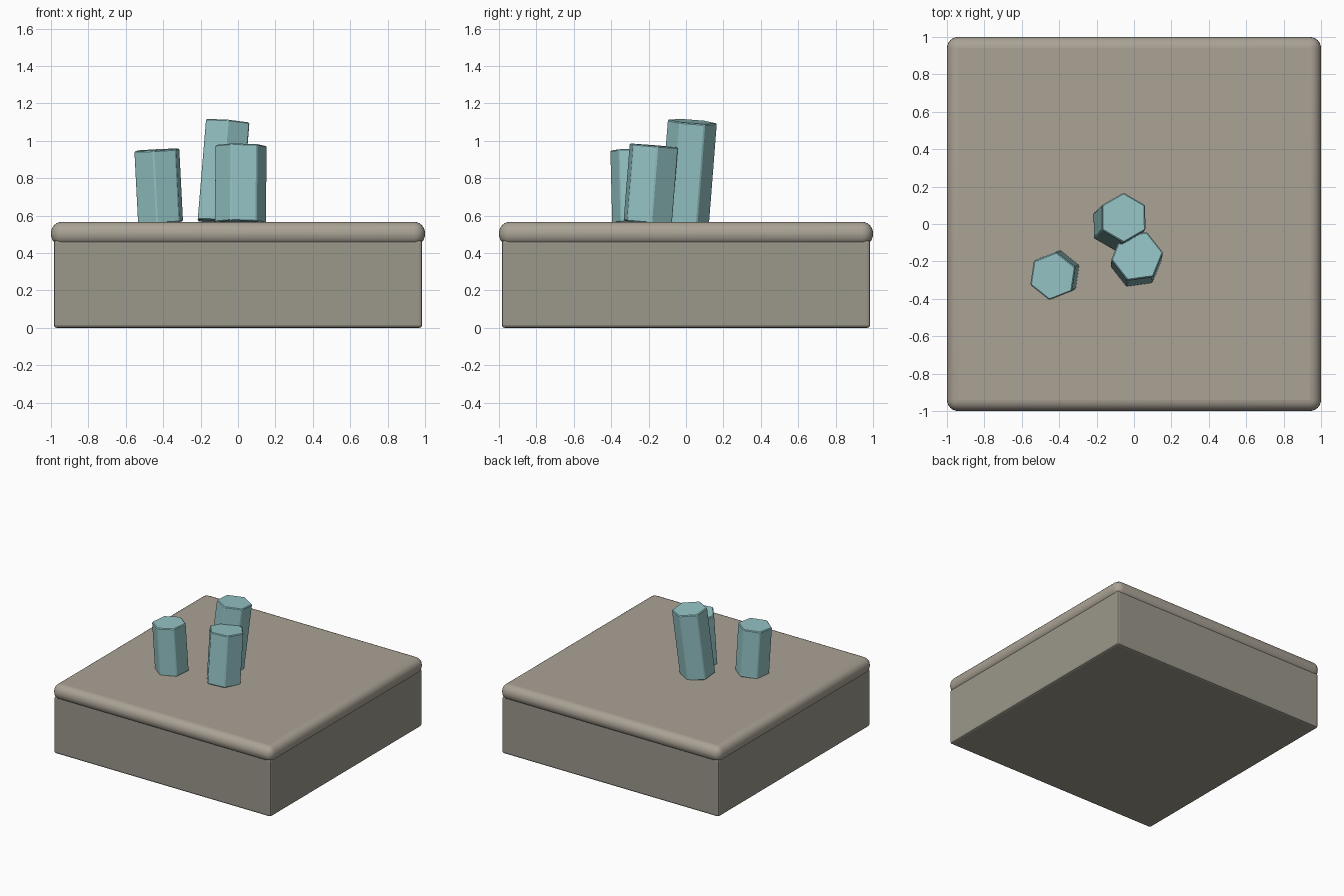
import bpy, bmesh, math
from mathutils import Vector, Matrix

if "Cube" in bpy.data.objects:
    bpy.data.objects.remove(bpy.data.objects["Cube"])


def material(name, rgb):
    m = bpy.data.materials.new(name)
    m.diffuse_color = (*rgb, 1)
    m.use_nodes = True
    m.node_tree.nodes["Principled BSDF"].inputs["Base Color"].default_value = m.diffuse_color
    return m


def finish(name, bm, mat, bevel, segments):
    mesh = bpy.data.meshes.new(name)
    bm.to_mesh(mesh)
    bm.free()
    ob = bpy.data.objects.new(name, mesh)
    bpy.context.collection.objects.link(ob)
    mesh.materials.append(mat)
    mod = ob.modifiers.new("rounded_edges", 'BEVEL')
    mod.width, mod.segments = bevel, segments
    return ob


def box(name, width, z0, z1, mat, bevel, segments):
    bm = bmesh.new()
    bmesh.ops.create_cube(bm, size=1, matrix=Matrix.Translation((0, 0, (z0 + z1) / 2))
                          @ Matrix.Diagonal((width, width, z1 - z0, 1)))
    return finish(name, bm, mat, bevel, segments)


def crystal(name, bottom, top, radius, angle, mat):
    # hexagonal prism whose axis runs from bottom centre to top centre
    a, b = Vector(bottom), Vector(top)
    axis = b - a
    tilt = Vector((0, 0, 1)).rotation_difference(axis).to_matrix().to_4x4()
    spin = Matrix.Rotation(math.radians(angle), 4, 'Z')
    bm = bmesh.new()
    bmesh.ops.create_cone(bm, cap_ends=True, segments=6, radius1=radius, radius2=radius,
                          depth=axis.length)
    # put a corner on +x before spinning
    v = max(bm.verts, key=lambda p: p.co.x).co
    align = Matrix.Rotation(-math.atan2(v.y, v.x), 4, 'Z')
    bm.transform(Matrix.Translation((a + b) / 2) @ tilt @ spin @ align)
    return finish(name, bm, mat, 0.006, 1)


stone = material("stone", (0.33, 0.31, 0.26))
slab_stone = material("slab_stone", (0.40, 0.36, 0.30))
teal = material("teal", (0.30, 0.55, 0.56))

# Stone block and its rounded top slab
box("base_block", 1.97, 0, 0.47, stone, 0.015, 2)
slab = box("top_slab", 2.0, 0.44, 0.567, slab_stone, 0.06, 6)

# Leaning hexagonal columns
crystal("tall_column", (-0.10, -0.008, 0.565), (-0.055, 0.034, 1.103), 0.134, 30, teal)
crystal("middle_column", (0.012, -0.205, 0.562), (0.017, -0.172, 0.975), 0.140, 8, teal)
crystal("short_column", (-0.414, -0.268, 0.562), (-0.434, -0.278, 0.952), 0.130, 21.5, teal)

# Smooth the rounded slab
bpy.ops.object.select_all(action='DESELECT')
slab.select_set(True)
bpy.context.view_layer.objects.active = slab
bpy.ops.object.shade_smooth_by_angle(angle=math.radians(40))
